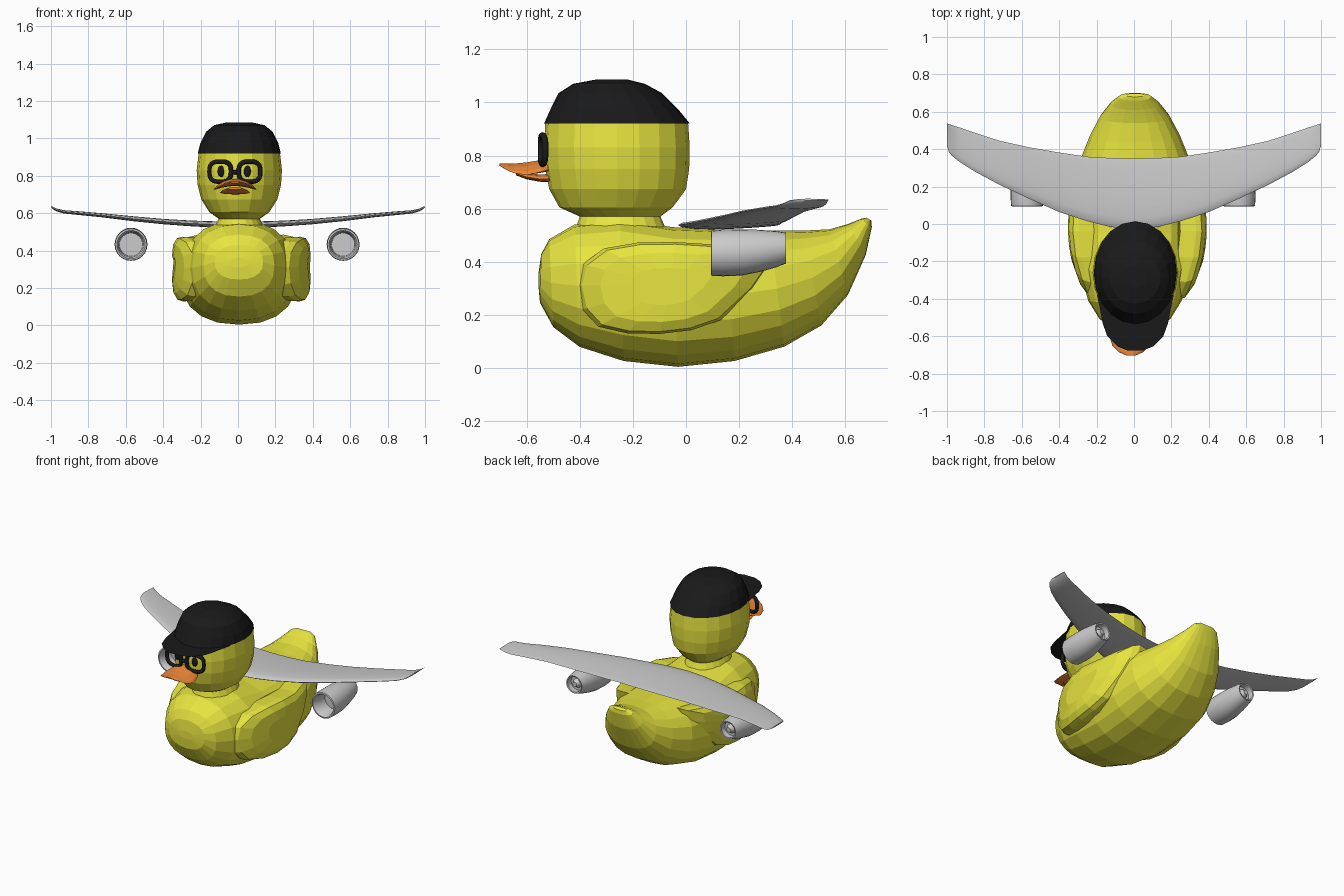
import bpy, bmesh
from math import sin, cos, pi, sqrt
from mathutils import Vector

if "Cube" in bpy.data.objects:
    bpy.data.objects.remove(bpy.data.objects["Cube"])


def material(name, color):
    m = bpy.data.materials.new(name)
    m.diffuse_color = color
    m.use_nodes = True
    m.node_tree.nodes["Principled BSDF"].inputs["Base Color"].default_value = m.diffuse_color
    return m


YELLOW = material("yellow", (0.8, 0.78, 0.05, 1))
BLACK = material("black", (0.01, 0.01, 0.01, 1))
ORANGE = material("orange", (0.85, 0.25, 0.04, 1))


def spow(v, p):
    return (1 if v >= 0 else -1) * abs(v) ** p


def loft(name, rings, mat=None, smooth=False, caps=(True, True)):
    """Skin a list of closed rings that all have the same point count."""
    bm = bmesh.new()
    vr = [[bm.verts.new(p) for p in r] for r in rings]
    n = len(vr[0])
    for a, b in zip(vr, vr[1:]):
        for i in range(n):
            j = (i + 1) % n
            bm.faces.new((a[i], a[j], b[j], b[i]))
    for ring, cap in ((vr[0], caps[0]), (vr[-1], caps[1])):
        if cap:
            bm.faces.new(ring)
    bmesh.ops.recalc_face_normals(bm, faces=bm.faces)
    me = bpy.data.meshes.new(name)
    bm.to_mesh(me)
    bm.free()
    ob = bpy.data.objects.new(name, me)
    bpy.context.collection.objects.link(ob)
    if mat:
        me.materials.append(mat)
    if smooth:
        bpy.ops.object.select_all(action='DESELECT')
        ob.select_set(True)
        bpy.context.view_layer.objects.active = ob
        bpy.ops.object.shade_smooth_by_angle(angle=0.7)
    return ob


def section(top, bot, w, cx=0.005, n=20, p=0.86):
    """Tilted cross-section between a top and a bottom (y, z) point."""
    t, b = Vector((cx, *top)), Vector((cx, *bot))
    c, h = (t + b) / 2, (t - b) / 2
    return [c + h * spow(cos(2 * pi * i / n), p)
            + Vector((w * spow(sin(2 * pi * i / n), p), 0, 0)) for i in range(n)]


def level(z, yf, yb, w, cx=0.007, n=20):
    """Horizontal ellipse between a front and a back y."""
    return [(cx + w * sin(2 * pi * i / n),
             (yf + yb) / 2 - (yb - yf) / 2 * cos(2 * pi * i / n), z) for i in range(n)]


# Body, from breast to raised tail
stations = [
    ((-.555, .36), (-.556, .31), .05), ((-.545, .43), (-.55, .245), .13),
    ((-.515, .485), (-.50, .154), .19), ((-.42, .54), (-.40, .079), .25),
    ((-.25, .56), (-.235, .026), .295), ((-.05, .53), (-.03, .004), .315),
    ((.15, .522), (.183, .026), .315), ((.315, .517), (.37, .08), .293),
    ((.44, .517), (.51, .16), .24), ((.54, .522), (.61, .275), .187),
    ((.61, .542), (.677, .425), .13), ((.66, .562), (.70, .53), .085),
    ((.68, .566), (.698, .555), .05)]
loft("body", [section(*s) for s in stations], YELLOW)

# Head and neck
loft("head", [level(*s) for s in (
    (.51, -.42, -.07, .14), (.57, -.40, -.096, .11), (.605, -.477, -.05, .16),
    (.673, -.515, .0, .203), (.75, -.53, .012, .223), (.83, -.535, .014, .228),
    (.925, -.53, .008, .217))], YELLOW)

# Folded side wings
outline = [(-.41, .31), (-.39, .39), (-.31, .45), (-.18, .472), (-.04, .474), (.10, .465),
           (.24, .475), (.35, .485), (.33, .40), (.26, .30), (.13, .18), (.02, .142),
           (-.10, .128), (-.22, .13), (-.33, .155), (-.39, .22)]


def wing_ring(side, x, k):
    pts = []
    for y, z in outline:
        y, z = -.06 + (y + .06) * k, .31 + (z - .31) * k
        pts.append((.018 + side * (x - .65 * (y + .02) ** 2), y, z))
    return pts


for side, tag in ((-1, "left"), (1, "right")):
    loft(tag + "_side_wing", [wing_ring(side, x, k) for x, k in (
        (.23, .97), (.315, 1), (.345, .95), (.365, .75), (.371, .4))], YELLOW)

# Cap crown and flat visor
loft("cap", [level(*s) for s in (
    (.92, -.535, .015, .222), (.975, -.51, -.03, .208), (1.035, -.48, -.09, .178),
    (1.07, -.425, -.155, .135), (1.086, -.34, -.22, .065))], BLACK, caps=(False, True))
half = [(.205, -.38), (.19, -.45), (.175, -.53), (.15, -.60), (.095, -.655), (.04, -.677)]
visor = [(.007 + x, y, .921) for x, y in half] + [(.007 - x, y, .921) for x, y in reversed(half)]
loft("cap_visor", [visor], BLACK, caps=(True, False))


# Glasses: two rounded rims and a bridge
def tube(name, pts, cyclic):
    cu = bpy.data.curves.new(name, 'CURVE')
    cu.dimensions = '3D'
    cu.bevel_depth = .012
    cu.bevel_resolution = 2
    cu.use_fill_caps = True
    sp = cu.splines.new('POLY')
    sp.points.add(len(pts) - 1)
    for q, (x, z) in zip(sp.points, pts):
        q.co = (x, -.546 + .9 * (x + .015) ** 2, z, 1)
    sp.use_cyclic_u = cyclic
    cu.materials.append(BLACK)
    bpy.context.collection.objects.link(bpy.data.objects.new(name, cu))


for cx, tag in ((-.095, "left"), (.062, "right")):
    tube(tag + "_glasses_rim", [(cx + .058 * spow(cos(2 * pi * i / 24), .7),
         .822 + .054 * spow(sin(2 * pi * i / 24), .7)) for i in range(24)], True)
tube("glasses_bridge", [(-.04, .815), (-.016, .82), (.008, .815)], False)

# Eyes
for x, tag in ((-.09, "left"), (.05, "right")):
    y = -.26 - .272 * sqrt(1 - ((x - .007) / .228) ** 2)
    bpy.ops.mesh.primitive_uv_sphere_add(segments=12, ring_count=8, location=(x, y, .823))
    eye = bpy.context.object
    eye.name = tag + "_eye"
    eye.scale = (.019, .013, .031)
    eye.data.materials.append(BLACK)


# Bill: arched upper half, flat lower half
def bill_ring(y, z, w, t, bend, n=14):
    pts = []
    for i in range(n):
        a = 2 * pi * i / n
        x = w * cos(a)
        pts.append((-.016 + x, y, z + t * sin(a) - bend * x * x))
    return pts


loft("upper_bill", [bill_ring(*s, 2.6) for s in (
    (-.49, .765, .06, .02), (-.545, .765, .10, .02), (-.60, .761, .115, .015),
    (-.65, .760, .10, .011), (-.685, .763, .065, .008), (-.703, .766, .025, .004))], ORANGE)
loft("lower_bill", [bill_ring(*s, .6) for s in (
    (-.49, .716, .06, .016), (-.55, .715, .08, .014), (-.60, .722, .07, .012),
    (-.64, .733, .035, .008))], ORANGE)


# Aircraft wing across the back: x, leading y, trailing y, height, half thickness
def airfoil(x, le, te, z, t, n=16):
    c, h = (le + te) / 2, (te - le) / 2
    return [(x, c - h * cos(2 * pi * i / n),
             z + t * sin(2 * pi * i / n) * (1 + .5 * cos(2 * pi * i / n))) for i in range(n)]


semi = [(.0, -.03, .35, .538, .015), (.13, -.015, .353, .54, .015), (.25, .015, .36, .545, .014),
        (.40, .064, .382, .555, .013), (.56, .135, .41, .57, .012), (.72, .21, .445, .588, .010),
        (.85, .28, .488, .60, .009), (.93, .33, .515, .607, .008), (.97, .362, .528, .617, .007),
        (.99, .385, .534, .628, .006), (1.0, .42, .538, .634, .003)]
span = [(-s[0], *s[1:]) for s in reversed(semi[1:])] + semi
loft("aircraft_wing", [airfoil(*s) for s in span], smooth=True)

# Engines with hollow intake and exhaust: y, radius, height
profile = [(.20, .03, .432), (.20, .062, .432), (.11, .067, .432), (.094, .076, .432),
           (.096, .085, .432), (.14, .088, .433), (.21, .087, .435), (.28, .079, .441),
           (.34, .068, .447), (.376, .058, .451), (.374, .050, .451), (.34, .047, .449),
           (.34, .03, .449), (.37, .015, .45)]
for x, tag in ((-.572, "left"), (.562, "right")):
    loft(tag + "_engine", [[(x + r * cos(2 * pi * i / 24), y, z + r * sin(2 * pi * i / 24))
                            for i in range(24)] for y, r, z in profile], smooth=True)
